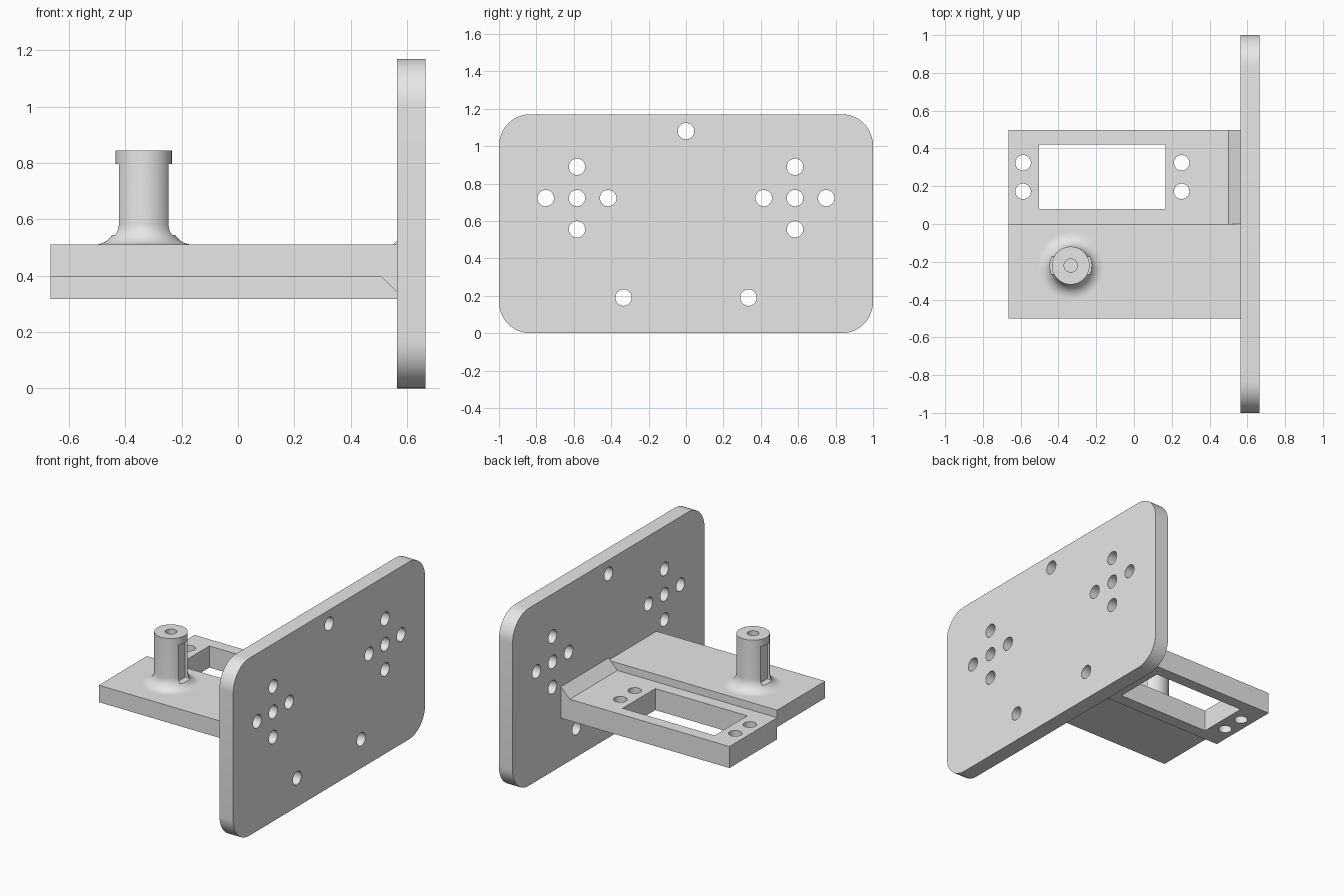
import bpy, bmesh, math

if "Cube" in bpy.data.objects:
    bpy.data.objects.remove(bpy.data.objects["Cube"])

grey = bpy.data.materials.new("light grey plastic")
grey.diffuse_color = (0.8, 0.8, 0.8, 1)
grey.use_nodes = True
grey.node_tree.nodes["Principled BSDF"].inputs["Base Color"].default_value = grey.diffuse_color


def finish(name, bm):
    bmesh.ops.recalc_face_normals(bm, faces=bm.faces[:])
    me = bpy.data.meshes.new(name)
    bm.to_mesh(me)
    bm.free()
    me.materials.append(grey)
    ob = bpy.data.objects.new(name, me)
    bpy.context.collection.objects.link(ob)
    return ob


def prism(name, pts, axis, a, b):
    """Extrude a closed 2D outline along an axis from a to b."""
    place = {"X": lambda u, v, t: (t, u, v),
             "Y": lambda u, v, t: (u, t, v),
             "Z": lambda u, v, t: (u, v, t)}[axis]
    bm = bmesh.new()
    lo = [bm.verts.new(place(u, v, a)) for u, v in pts]
    hi = [bm.verts.new(place(u, v, b)) for u, v in pts]
    bm.faces.new(lo)
    bm.faces.new(hi)
    n = len(pts)
    for i in range(n):
        j = (i + 1) % n
        bm.faces.new((lo[i], lo[j], hi[j], hi[i]))
    return finish(name, bm)


def arc(cx, cy, r, a0, a1, n):
    return [(cx + r * math.cos(math.radians(a0 + (a1 - a0) * i / n)),
             cy + r * math.sin(math.radians(a0 + (a1 - a0) * i / n)))
            for i in range(n + 1)]


def circle(cx, cy, r, n=32):
    return arc(cx, cy, r, 0, 360, n)[:-1]


def rect(u0, u1, v0, v1):
    return [(u0, v0), (u1, v0), (u1, v1), (u0, v1)]


def lathe(name, profile, cx, cy, n=64):
    """Revolve (radius, z) points that start and end on the axis."""
    bm = bmesh.new()
    rings = []
    for r, z in profile:
        if r == 0:
            rings.append([bm.verts.new((cx, cy, z))] * n)
        else:
            rings.append([bm.verts.new((x, y, z)) for x, y in circle(cx, cy, r, n)])
    for p, q in zip(rings, rings[1:]):
        for i in range(n):
            j = (i + 1) % n
            bm.faces.new(list(dict.fromkeys((p[i], p[j], q[j], q[i]))))
    return finish(name, bm)


def cut(ob, cutters):
    for c in cutters:
        m = ob.modifiers.new("cut", "BOOLEAN")
        m.operation = "DIFFERENCE"
        m.solver = "EXACT"
        m.object = c
    bpy.context.view_layer.objects.active = ob
    for m in list(ob.modifiers):
        bpy.ops.object.modifier_apply(modifier=m.name)
    for c in cutters:
        bpy.data.objects.remove(c)


def smooth(ob):
    bpy.ops.object.select_all(action="DESELECT")
    ob.select_set(True)
    bpy.context.view_layer.objects.active = ob
    bpy.ops.object.shade_smooth_by_angle(angle=math.radians(30))


# Upright mounting plate with rounded corners
X0, X1, TOP, R = 0.565, 0.665, 1.17, 0.167
outline = (arc(1 - R, R, R, -90, 0, 12) + arc(1 - R, TOP - R, R, 0, 90, 12)
           + arc(R - 1, TOP - R, R, 90, 180, 12) + arc(R - 1, R, R, 180, 270, 12))
plate = prism("mounting_plate", outline, "X", X0, X1)

# Screw holes: one at the top, two at the bottom, a cross on each side
holes = [(0, 1.08)]
for s in (-1, 1):
    holes.append((s * 0.334, 0.19))
    for dy, dz in ((0, 0), (0.167, 0), (-0.167, 0), (0, 0.167), (0, -0.167)):
        holes.append((s * 0.583 + dy, 0.722 + dz))
cut(plate, [prism("hole_cutter", circle(y, z, 0.044), "X", 0.5, 0.75) for y, z in holes])

# Front shelf with a chamfer under its root
shelf = prism("front_shelf", [(-0.665, 0.398), (0.507, 0.398), (X0, 0.34),
                              (X0, 0.51), (-0.665, 0.51)], "Y", -0.5, 0)

# Lower rear tray with a chamfer on top of its root
tray = prism("rear_tray", [(-0.665, 0.318), (X0, 0.318), (X0, 0.525),
                           (0.5, 0.46), (-0.665, 0.46)], "Y", 0, 0.497)
cutters = [prism("window_cutter", rect(-0.503, 0.168, 0.08, 0.42), "Z", 0.2, 0.6)]
for x in (-0.587, 0.252):
    for y in (0.173, 0.324):
        cutters.append(prism("hole_cutter", circle(x, y, 0.041), "Z", 0.2, 0.6))
cut(tray, cutters)

# Post with flared foot and blind bore
PX, PY = -0.335, -0.22
flare = arc(0.175, 0.585, 0.075, 270, 180, 12)
post = lathe("post", [(0, 0.5), (0.175, 0.5)] + flare
             + [(0.1, 0.845), (0.035, 0.845), (0.035, 0.6), (0, 0.6)], PX, PY)

# Slots on both sides of the post
cut(post, [prism("slot_cutter", rect(*sorted((PX + s * 0.07, PX + s * 0.2)),
                                     PY - 0.048, PY + 0.048), "Z", 0.545, 0.797)
           for s in (-1, 1)])

for ob in (plate, shelf, tray, post):
    smooth(ob)
